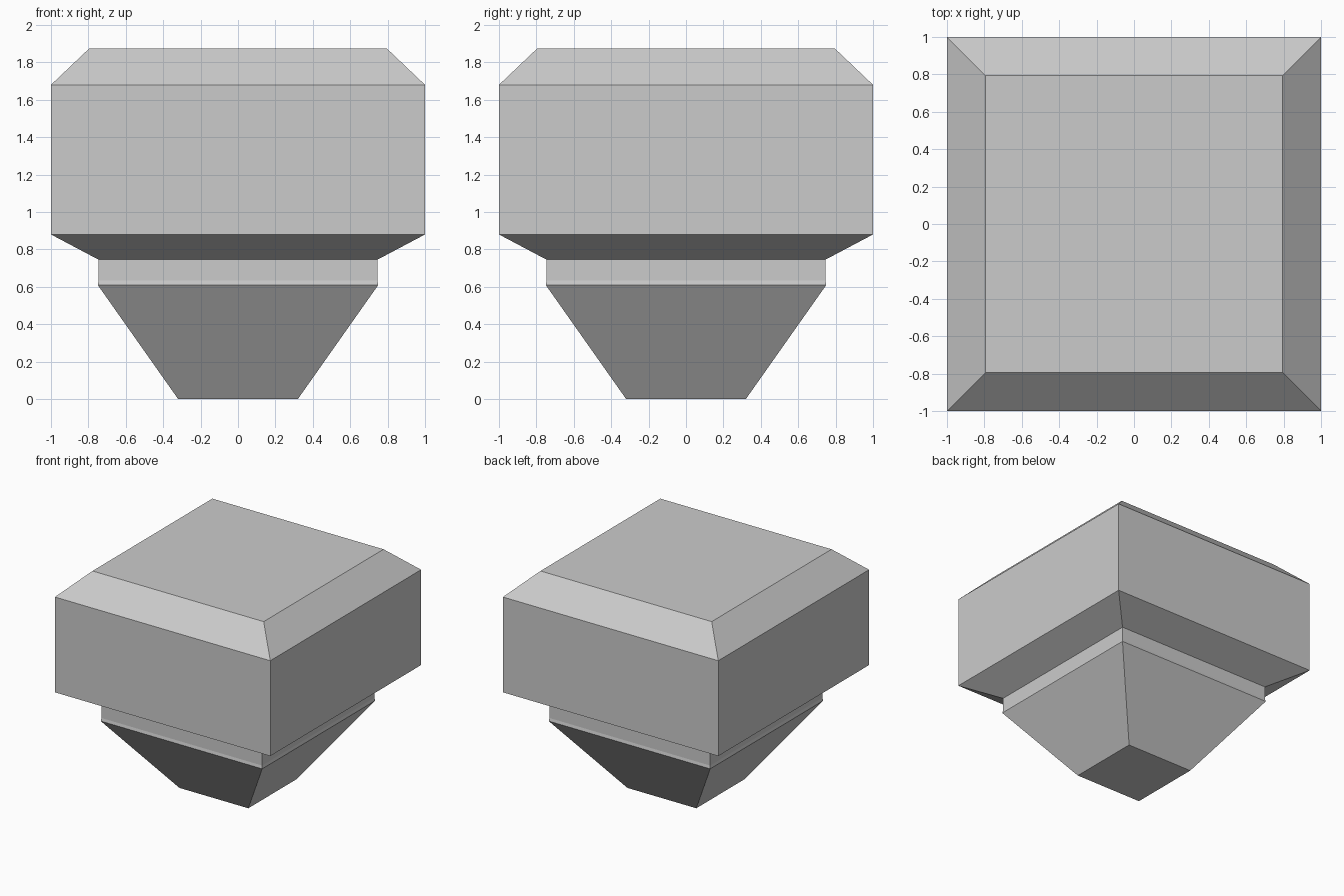
import bpy, bmesh

if "Cube" in bpy.data.objects:
    bpy.data.objects.remove(bpy.data.objects["Cube"])


def square_loft(name, profile):
    """Stack square rings given as (half_width, z) and close both ends."""
    bm = bmesh.new()
    rings = [[bm.verts.new((sx * h, sy * h, z))
              for sx, sy in ((-1, -1), (1, -1), (1, 1), (-1, 1))]
             for h, z in profile]
    for low, high in zip(rings, rings[1:]):
        for i in range(4):
            j = (i + 1) % 4
            bm.faces.new((low[i], low[j], high[j], high[i]))
    bm.faces.new(rings[0][::-1])
    bm.faces.new(rings[-1])
    mesh = bpy.data.meshes.new(name)
    bm.to_mesh(mesh)
    bm.free()
    obj = bpy.data.objects.new(name, mesh)
    bpy.context.collection.objects.link(obj)
    return obj


# Tapered foot, short neck, flared underside, block and bevelled top
square_loft("tapered_block", [
    (0.32, 0.0),
    (0.75, 0.61),
    (0.745, 0.635),
    (0.745, 0.745),
    (1.0, 0.88),
    (1.0, 1.68),
    (0.795, 1.875),
])
